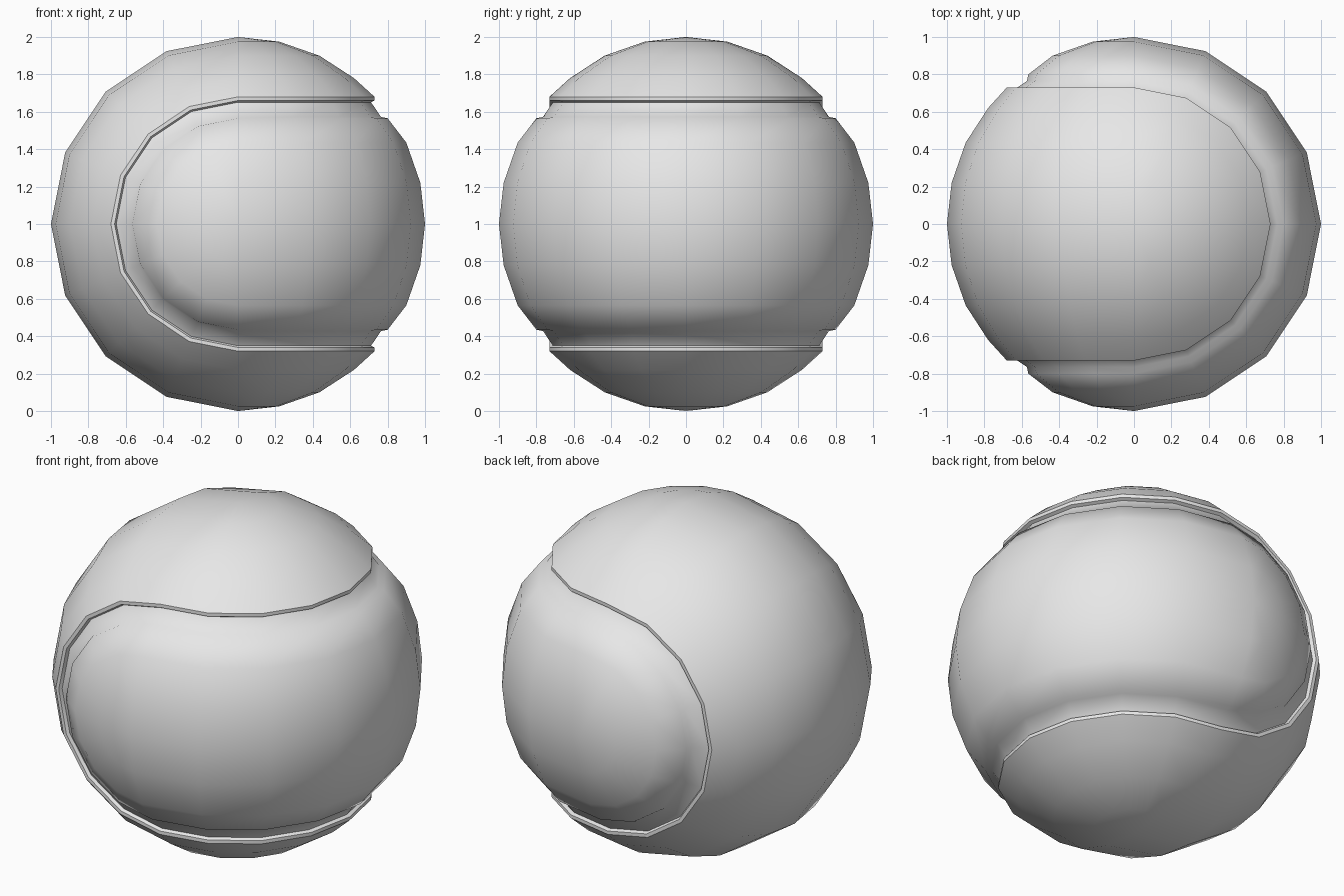
import bpy, bmesh, math
from mathutils import Vector

if "Cube" in bpy.data.objects:
    bpy.data.objects.remove(bpy.data.objects["Cube"])

SEG = 8  # segments per half turn

mat = bpy.data.materials.new("light_grey")
mat.diffuse_color = (0.8, 0.8, 0.8, 1)
mat.use_nodes = True
mat.node_tree.nodes["Principled BSDF"].inputs["Base Color"].default_value = mat.diffuse_color


def grid(bm, rows):
    """Skin a list of equally long point rows with faces."""
    vs = [[bm.verts.new(p) for p in row] for row in rows]
    for a, b in zip(vs, vs[1:]):
        for i in range(len(a) - 1):
            bm.faces.new((a[i], a[i + 1], b[i + 1], b[i]))


def shell(name, profile, place):
    """Dumbbell-shaped cover: half band round z plus two half caps round y.
    profile holds (offset from centre line, radius) pairs."""
    bm = bmesh.new()
    full = [(-t, r) for t, r in reversed(profile[1:])] + profile
    angles = [math.pi * i / SEG for i in range(SEG + 1)]
    # half band
    grid(bm, [[(r * math.sin(a), -r * math.cos(a), t) for t, r in full] for a in angles])
    # two rounded ends
    for side in (-1, 1):
        grid(bm, [[(-t * math.sin(a), side * r, t * math.cos(a)) for t, r in profile]
                  for a in angles])
    bmesh.ops.remove_doubles(bm, verts=bm.verts, dist=1e-4)
    bmesh.ops.recalc_face_normals(bm, faces=bm.faces)
    if sum(f.normal.dot(f.calc_center_median()) for f in bm.faces) < 0:
        bmesh.ops.reverse_faces(bm, faces=bm.faces)
    for v in bm.verts:
        v.co = place(v.co) + Vector((0, 0, 1))
    me = bpy.data.meshes.new(name)
    bm.to_mesh(me)
    bm.free()
    me.materials.append(mat)
    ob = bpy.data.objects.new(name, me)
    bpy.context.collection.objects.link(ob)
    bpy.ops.object.select_all(action='DESELECT')
    ob.select_set(True)
    bpy.context.view_layer.objects.active = ob
    bpy.ops.object.shade_smooth_by_angle(angle=math.radians(45))


core = [(0, 1), (0.22, 0.975), (0.435, 0.90)]
# right half, its edge sunk into a groove
shell("right_cover", core + [(0.565, 0.80), (0.572, 0.765), (0.65, 0.712), (0.68, 0.69)],
      lambda p: Vector(p))
# left half, turned to interlock, with a raised lip along the seam
shell("left_cover", core + [(0.62, 0.78), (0.73, 0.68), (0.73, 0.66), (0.70, 0.645)],
      lambda p: Vector((-p.x, p.z, p.y)))
